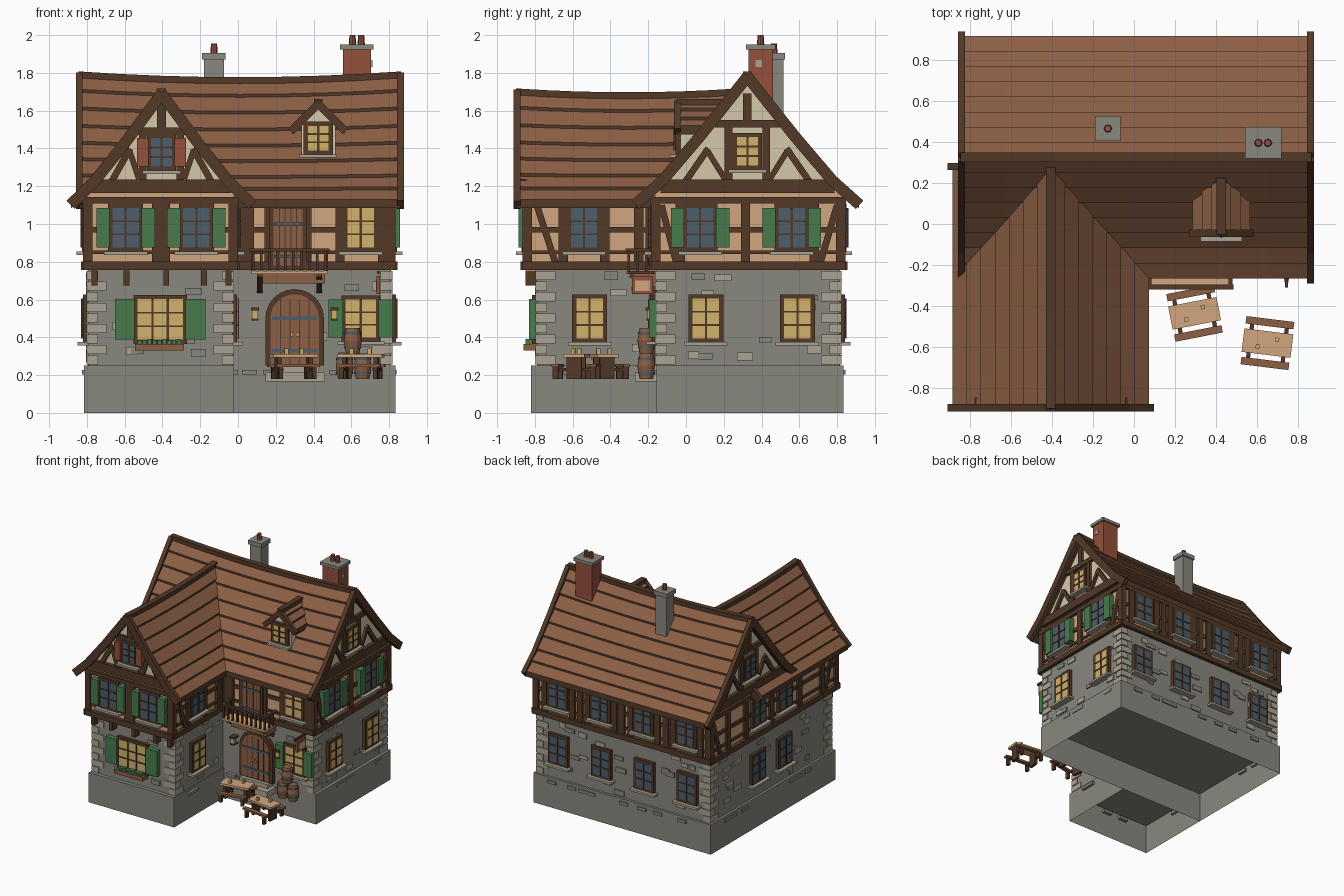
import bpy, bmesh, math, random
from mathutils import Matrix, Vector

random.seed(4)
default_cube = bpy.data.objects.get("Cube")
if default_cube:
    bpy.data.objects.remove(default_cube, do_unlink=True)


# Materials
def material(name, *rgb):
    colour = [((c / 255 + .055) / 1.055) ** 2.4 for c in rgb] + [1]
    mat = bpy.data.materials.new(name)
    mat.use_nodes = True
    mat.diffuse_color = colour
    mat.node_tree.nodes["Principled BSDF"].inputs["Base Color"].default_value = colour
    return mat


brown = material("roof_brown", 140, 95, 69)
timber = material("dark_timber", 82, 57, 39)
plaster = material("tan_plaster", 209, 167, 127)
cream = material("cream_plaster", 212, 201, 170)
stone = material("grey_stone", 137, 135, 127)
pale = material("pale_stone", 170, 164, 147)
green = material("shutter_green", 71, 122, 76)
yellow = material("lit_glass", 208, 178, 108)
blue = material("blue_glass", 76, 94, 108)
brick = material("brick_red", 147, 80, 59)

# Every named part gathers its pieces in one mesh
parts = {}
X, Y, Z = Vector((1, 0, 0)), Vector((0, 1, 0)), Vector((0, 0, 1))


def part(name, *mats):
    return parts.setdefault(name, (bmesh.new(), mats))[0]


def block(name, mat, frame, size):
    bmesh.ops.create_cube(part(name, mat), size=1, matrix=frame @ Matrix.Diagonal((*size, 1)))


def box(name, mat, x0, x1, y0, y1, z0, z1):
    centre = Vector((x0 + x1, y0 + y1, z0 + z1)) / 2
    block(name, mat, Matrix.Translation(centre), (x1 - x0, y1 - y0, z1 - z0))


def axes(a, b, c, origin):
    return Matrix.Translation(origin) @ Matrix((a, b, c)).transposed().to_4x4()


def beam(name, mat, a, b, width, height):
    along = (b - a).normalized()
    side = along.cross(Z).normalized()
    block(name, mat, axes(side, side.cross(along), along, (a + b) / 2), (width, height, (b - a).length + .01))


def drum(name, mat, x, y, z, height, r0, r1, sides=12):
    bmesh.ops.create_cone(part(name, mat), cap_ends=True, segments=sides, radius1=r0, radius2=r1,
                          depth=height, matrix=Matrix.Translation((x, y, z + height / 2)))


# A wall is (across, outward, distance); panels are laid on it
def panel(name, mat, wall, u, z, w, h, depth=.02, base=0, tilt=0):
    across, out, dist = wall
    frame = axes(across, Z, out, across * u + Z * z + out * (dist + base + depth / 2))
    block(name, mat, frame @ Matrix.Rotation(tilt, 4, 'Z'), (w, h, depth))


def strut(wall, u0, z0, u1, z1, w=.04, depth=.02):
    panel("timber_frame", timber, wall, (u0 + u1) / 2, (z0 + z1) / 2, math.hypot(u1 - u0, z1 - z0), w,
          depth, tilt=math.atan2(z1 - z0, u1 - u0))


def prism(name, mat, wall, points, d0, d1):
    across, out, dist = wall
    bm = part(name, mat)
    rings = [[bm.verts.new(across * u + Z * z + out * (dist + d)) for u, z in points] for d in (d0, d1)]
    for ring in rings:
        bm.faces.new(ring)
    for i in range(len(points)):
        bm.faces.new((rings[0][i - 1], rings[0][i], rings[1][i], rings[1][i - 1]))


wing_front, main_front = (X, -Y, .79), (X, -Y, .155)
main_right, wing_right = (Y, X, .81), (Y, X, -.03)
back, left = (X, Y, .815), (Y, -X, .795)
wing_front_up, main_front_up = (X, -Y, .845), (X, -Y, .165)
main_right_up, wing_right_up = (Y, X, .815), (Y, X, -.02)
back_up, left_up = (X, Y, .825), (Y, -X, .8)

# Walls: plinth open below, stone storey, plastered storey
box("plinth", stone, -.815, .835, -.155, .835, 0, .25)
box("plinth", stone, -.815, -.02, -.82, -.155, 0, .25)
plinth = part("plinth")
plinth.normal_update()
bmesh.ops.delete(plinth, geom=[f for f in plinth.faces if f.normal.z < -.5], context='FACES')
box("stone_storey", stone, -.795, .81, -.155, .815, .25, .77)
box("stone_storey", stone, -.795, -.03, -.79, 0, .25, .77)
box("plaster_storey", plaster, -.8, .815, -.165, .825, .765, 1.17)
box("plaster_storey", plaster, -.8, -.02, -.845, 0, .765, 1.17)
prism("gable_wall", cream, wing_front_up, [(-.79, 1.17), (-.03, 1.17), (-.405, 1.65)], 0, -.9)
prism("gable_wall", cream, main_right_up, [(-.15, 1.17), (.81, 1.17), (.325, 1.74)], 0, -1.61)

# Corner stones and scattered stones
for x, y, dx, dy in ((-.795, -.79, 1, 1), (-.03, -.79, -1, 1), (.81, -.155, -1, 1), (.81, .815, -1, -1), (-.795, .815, 1, -1)):
    for k in range(9):
        a, b = (.1, .055) if k % 2 else (.055, .1)
        xs, ys = sorted((x - dx * .008, x + dx * a)), sorted((y - dy * .008, y + dy * b))
        box("corner_stones", pale, *xs, *ys, .255 + k * .056, .303 + k * .056)
for wall, lo, hi, count in ((wing_front, -.65, -.15, 7), (main_front, .02, .68, 9), (main_right, 0, .68, 12),
                            (wing_right, -.65, -.2, 6), (back, -.65, .68, 24), (left, -.65, .68, 22)):
    for k in range(count):
        mat = (stone, pale)[k % 2]
        panel("scattered_" + mat.name, mat, wall, random.uniform(lo, hi), random.uniform(.28, .73),
              random.uniform(.05, .1), random.uniform(.028, .045), .009)
    for k in range(count // 3):
        panel("scattered_grey_stone", stone, wall, random.uniform(lo, hi), .215, .08, .025, .03)


# Timber framing of the upper storey
def framing(wall, lo, hi, posts, braces=()):
    mid, span = (lo + hi) / 2, hi - lo
    for z, h, d in ((.778, .045, .03), (.97, .03, .014), (1.125, .035, .022), (.85, .02, .014)):
        panel("timber_frame", timber, wall, mid, z, span, h, d)
    for u in (lo + .025, *posts, hi - .025):
        panel("timber_frame", timber, wall, u, .95, .05, .36, .02)
    for foot, head in braces:
        strut(wall, foot, .79, head, 1.1, .035, .018)


framing(wing_front_up, -.82, 0, (-.43, -.385))
framing(main_front_up, 0, .835, (.06, .165, .365, .54, .765))
framing(main_right_up, -.185, .845, (-.03, .315, .68), ((-.05, -.13), (.71, .8)))
framing(wing_right_up, -.865, -.165, (-.65, -.43, -.25), ((-.69, -.79),))
framing(back_up, -.82, .835, (-.72, -.47, -.4, -.32, -.07, .01, .08, .33, .4, .47, .73))
framing(left_up, -.865, .845, (-.65, -.35, .02, .36, .6), ((-.69, -.79), (.7, .8)))


# Gable timbers mirrored about the ridge
def gable_frame(wall, c, half, top):
    panel("timber_frame", timber, wall, c, 1.2, half * 2, .07, .03)
    panel("timber_frame", timber, wall, c, top, half * .75, .04, .022)
    panel("timber_frame", timber, wall, c, top + .08, .045, .16, .02)
    for s in (-1, 1):
        panel("timber_frame", timber, wall, c + s * .1, (top + 1.2) / 2, .04, top - 1.2, .02)
        strut(wall, c + s * half * .72, 1.22, c + s * half * .45, 1.4, .035)
        strut(wall, c + s * .12, 1.24, c + s * half * .45, 1.38, .03)


gable_frame(wing_front_up, -.405, .37, 1.49)
gable_frame(main_right_up, .325, .46, 1.53)
gable_frame(left_up, .325, .46, 1.53)


# Windows with bars, sill and shutters
def window(wall, u, z, w=.14, h=.21, glass=blue, shutter=0, shutter_mat=green, columns=2, sill=True):
    panel("window_frames", timber, wall, u, z, w + .045, h + .045, .026)
    panel(glass.name + "_panes", glass, wall, u, z, w, h, .029)
    for k in range(1, columns):
        panel("window_bars", timber, wall, u - w / 2 + w * k / columns, z, .011, h, .035)
    for s in (-1, 1):
        panel("window_bars", timber, wall, u, z + s * h / 6, w, .009, .034)
        if shutter:
            panel(shutter_mat.name + "_shutters", shutter_mat, wall, u + s * (w + .03 + shutter) / 2, z, shutter, h, .042)
    if sill:
        panel("window_sills", pale, wall, u, z - h / 2 - .03, w + .09, .018, .055)


for u in (-.595, -.22):
    window(wing_front_up, u, .98, shutter=.07)
window(wing_front, -.412, .495, .24, .215, yellow, .105, columns=3, sill=False)
window(wing_front_up, -.405, 1.38, .11, .15, blue, .06, brick)
window(main_front_up, .65, .98, glass=yellow)
window(main_front, .65, .5, .16, .2, yellow, .075)
window(wing_right_up, -.54, .98)
window(wing_right, -.51, .5, glass=yellow)
for u in (.075, .56):
    window(main_right_up, u, .98, shutter=.07)
    window(main_right, u + .03, .5, glass=yellow)
window(main_right_up, .325, 1.385, .11, .15, yellow)
window(left_up, .325, 1.385, .11, .15)
for u in (-.595, -.195, .205, .605):
    window(back_up, u, .98)
    window(back, u, .5)
for u in (-.15, .2):
    window(left_up, u, .98)
    window(left, u, .5)

# Flower box and jetty brackets
panel("flower_box", brown, wing_front, -.415, .348, .26, .035, .07)
for k in range(9):
    panel("flower_leaves", green, wing_front, -.52 + k * .026, .372, .022, .02 + k % 3 * .008, .05, .01)
for u in (-.76, -.59, -.38, -.18, -.05):
    panel("jetty_brackets", timber, wing_front, u, .715, .03, .08, .06)


# Roofs: sagging stepped courses, edge boards and ridge cap
def roof(name, profile, lengthwise, centre, start, end, courses, sag=0, board=.06):
    half = profile[-1][0]

    def point(side, t, s, lift=0):
        for (t0, z0), (t1, z1) in zip(profile, profile[1:]):
            if t <= t1 + 1e-6:
                z = z0 + (z1 - z0) * (t - t0) / (t1 - t0)
                break
        f = (s - start) / (end - start)
        z += lift - sag * 4 * f * (1 - f) * (1 - t / half)
        return Vector((s, centre + side * t, z) if lengthwise == 'x' else (centre + side * t, s, z))

    bm = part(name, brown, timber)
    stations = [start + (end - start) * k / 8 for k in range(9)]
    for side in (-1, 1):
        for c in range(courses):
            t0, t1 = half * c / courses, half * (c + 1) / courses
            rings = [[bm.verts.new(point(side, t, s, lift)) for t, lift in
                      ((t0, 0), (t1, .016), (t1, -.03), (t0, -.03))] for s in stations]
            for a, b in zip(rings, rings[1:]):
                for k in range(4):
                    face = bm.faces.new((a[k], a[(k + 1) % 4], b[(k + 1) % 4], b[k]))
                    face.material_index = 0 if k == 0 else 1
            for ring in (rings[0], rings[-1]):
                bm.faces.new(ring).material_index = 1
        for s in (start, end):
            for (t0, z0), (t1, z1) in zip(profile, profile[1:]):
                beam(name + "_edge_boards", timber, point(side, t0, s, -.01), point(side, t1, s, -.01), .035, board)
    for a, b in zip(stations, stations[1:]):
        beam(name + "_ridge", timber, point(1, 0, a), point(1, 0, b), .045, .035)


roof("main_roof", [(0, 1.79), (.25, 1.475), (.45, 1.24), (.59, 1.115)], 'x', .325, -.84, .86, 8, .03)
roof("wing_roof", [(0, 1.7), (.2, 1.43), (.36, 1.23), (.478, 1.115)], 'y', -.405, -.895, .28, 7, .02)
roof("dormer_roof", [(0, 1.645), (.14, 1.505)], 'y', .425, -.045, .22, 3, 0, .04)

# Dormer body
dormer_front = (X, -Y, .03)
prism("dormer_body", cream, dormer_front, [(.335, 1.36), (.515, 1.36), (.515, 1.53), (.425, 1.61), (.335, 1.53)], 0, -.22)
window(dormer_front, .425, 1.455, .11, .13, yellow)

# Chimneys
box("stone_chimney", stone, -.18, -.075, .415, .515, 1.4, 1.87)
box("chimney_caps", stone, -.19, -.065, .405, .525, 1.87, 1.905)
box("brick_chimney", brick, .555, .705, .33, .46, 1.4, 1.93)
box("chimney_caps", stone, .54, .718, .318, .473, 1.925, 1.95)
panel("chimney_stones", pale, (Y, X, .705), .385, 1.85, .035, .035, .006)
for x, y, z in ((-.127, .465, 1.9), (.606, .395, 1.945), (.652, .395, 1.945)):
    drum("chimney_pots", brick, x, y, z, .055, .02, .016, 8)


# Arched entrance, balcony door and step
def arch(radius, foot, c=.3, spring=.5):
    curve = [(c + radius * math.cos(math.pi * k / 12), spring + radius * math.sin(math.pi * k / 12)) for k in range(13)]
    return [(c + radius, foot)] + curve + [(c - radius, foot)]


prism("entrance_frame", timber, main_front, arch(.155, .25), 0, .035)
prism("entrance_door", brown, main_front, arch(.128, .26), 0, .042)
panel("balcony_door_frame", timber, main_front_up, .265, .93, .2, .33, .028)
panel("balcony_door", brown, main_front_up, .265, .93, .155, .3, .034)
for u in (-.075, -.025, .025, .075):
    panel("door_grooves", timber, main_front, .3 + u, .43, .006, .34, .045)
    panel("door_grooves", timber, main_front_up, .265 + u * .6, .93, .005, .3, .037)
for z in (.33, .5):
    panel("door_hinges", blue, main_front, .3, z, .24, .018, .048)
    panel("door_hinges", blue, main_front_up, .265, z + .5, .15, .014, .042)
for u in (.285, .315):
    panel("door_handles", yellow, main_front, u, .415, .014, .02, .06)
box("door_step", pale, .145, .46, -.27, -.155, .165, .215)
box("door_step", pale, .17, .43, -.22, -.155, .215, .25)

# Balcony
box("balcony_floor", plaster, .07, .475, -.315, -.155, .735, .752)
box("balcony_skirt", brown, .13, .46, -.28, -.155, .685, .735)
for k in range(10):
    x = .08 + k * .0425
    box("balcony_rails", timber, x - .007, x + .007, -.31, -.296, .75, .86)
for x in (.075, .47):
    for y in (-.255, -.21):
        box("balcony_rails", timber, x - .007, x + .007, y - .007, y + .007, .75, .86)
    box("balcony_rails", timber, x - .01, x + .01, -.32, -.16, .855, .87)
    beam("balcony_brackets", timber, Vector((x * .8 + .055, -.16, .65)), Vector((x * .8 + .055, -.29, .73)), .03, .03)
box("balcony_rails", timber, .06, .485, -.318, -.295, .855, .87)

# Lanterns and blank hanging board
for u in (.09, .51):
    panel("lantern_glass", yellow, main_front, u, .52, .03, .045, .03, .02)
    panel("lantern_caps", timber, main_front, u, .55, .042, .015, .06)
    panel("lantern_caps", timber, main_front, u, .494, .036, .01, .055)
box("sign_bracket", timber, .735, .75, -.31, -.155, .735, .75)
box("sign_frame", brick, .733, .752, -.285, -.175, .63, .725)
box("sign_board", plaster, .73, .755, -.27, -.19, .645, .7)

# Barrels
for x, z in ((.565, .18), (.66, .18), (.607, .315)):
    drum("barrels", brown, x, -.21, z, .067, .036, .047)
    drum("barrels", brown, x, -.21, z + .067, .067, .047, .036)
    for dz in (.025, .1):
        drum("barrel_hoops", blue, x, -.21, z + dz, .012, .045, .045)


# Tables with benches and mugs
def table(x, y, angle):
    place = Matrix.Translation((x, y, .18)) @ Matrix.Rotation(math.radians(angle), 4, 'Z')

    def piece(name, mat, px, py, pz, *size):
        block(name, mat, place @ Matrix.Translation((px, py, pz)), size)

    piece("table_tops", plaster, 0, 0, .122, .24, .115, .018)
    for s in (-1, 1):
        piece("benches", brown, 0, s * .1, .072, .235, .036, .016)
        piece("table_legs", timber, s * .085, 0, .058, .022, .08, .115)
        piece("table_legs", timber, s * .085, 0, .05, .02, .21, .016)
        piece("mugs", yellow, s * .045, s * .022, .145, .02, .02, .03)
        for t in (-1, 1):
            piece("bench_legs", timber, s * .09, t * .1, .034, .022, .03, .068)


table(.295, -.435, 11)
table(.65, -.58, -7)

# Turn the gathered parts into objects
for name, (bm, mats) in parts.items():
    bmesh.ops.recalc_face_normals(bm, faces=bm.faces)
    mesh = bpy.data.meshes.new(name)
    bm.to_mesh(mesh)
    bm.free()
    for mat in mats:
        mesh.materials.append(mat)
    bpy.context.collection.objects.link(bpy.data.objects.new(name, mesh))
